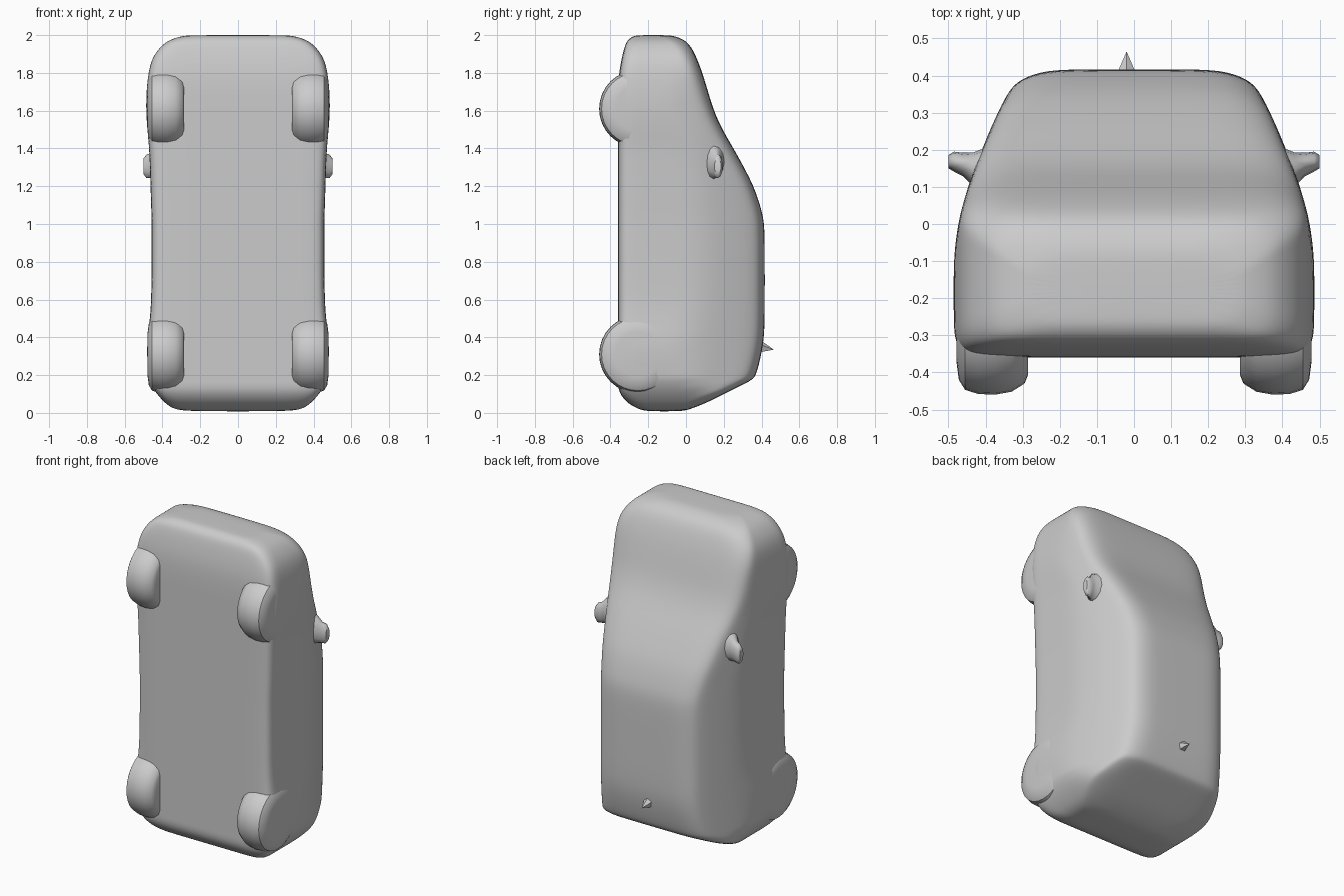
import bpy, bmesh, math
from mathutils import Matrix, Vector

if "Cube" in bpy.data.objects:
    bpy.data.objects.remove(bpy.data.objects["Cube"])

grey = bpy.data.materials.new("plain_grey")
grey.diffuse_color = (0.6, 0.6, 0.6, 1)
grey.use_nodes = True
grey.node_tree.nodes["Principled BSDF"].inputs["Base Color"].default_value = grey.diffuse_color


def finish(name, bm, subdiv=0, angle=40):
    bmesh.ops.recalc_face_normals(bm, faces=bm.faces)
    mesh = bpy.data.meshes.new(name)
    bm.to_mesh(mesh)
    bm.free()
    mesh.materials.append(grey)
    ob = bpy.data.objects.new(name, mesh)
    bpy.context.collection.objects.link(ob)
    if subdiv:
        mod = ob.modifiers.new("smooth", 'SUBSURF')
        mod.levels = mod.render_levels = subdiv
    bpy.ops.object.select_all(action='DESELECT')
    ob.select_set(True)
    bpy.context.view_layer.objects.active = ob
    bpy.ops.object.shade_smooth_by_angle(angle=math.radians(angle))
    return ob


def loft(bm, rings):
    rows = [[bm.verts.new(p) for p in ring] for ring in rings]
    n = len(rows[0])
    for a, b in zip(rows, rows[1:]):
        for i in range(n):
            j = (i + 1) % n
            bm.faces.new((a[i], a[j], b[j], b[i]))
    bm.faces.new(rows[0])
    bm.faces.new(rows[-1])


# Body width by height above the road (y, half width)
SIDE = [(-0.5, 0.475), (-0.35, 0.483), (-0.2, 0.49), (-0.1, 0.488), (0.0, 0.475),
        (0.1, 0.45), (0.2, 0.41), (0.3, 0.37), (0.36, 0.34), (0.42, 0.31)]


def side_width(y):
    for (y0, w0), (y1, w1) in zip(SIDE, SIDE[1:]):
        if y <= y1:
            return w0 + (w1 - w0) * (y - y0) / (y1 - y0)
    return SIDE[-1][1]


def section(z, yb, yt, w):
    """Closed cross-section of the body: flat floor, sloped sides, rounded roof."""
    wid = lambda y: min(w, side_width(y))
    h = yt - yb
    r = min(0.06, h * 0.3)
    wt, wb = wid(yt - r), wid(yb + 0.06)
    half = [(wt * 0.4, yt + 0.002), (wt - 0.105, yt), (wt - 0.035, yt - r * 0.4), (wt, yt - r)]
    lo, hi = yb + r, yt - r
    for k in range(1, 6):
        y = hi + (lo - hi) * k / 6
        half.append((wid(y), y))
    half += [(wb, lo), (wb - 0.012, yb + r * 0.35), (wb - 0.05, yb), (wb * 0.5, yb)]
    ring = half + [(-x, y) for x, y in reversed(half)]
    return [(x, y, z) for x, y in ring]


# Body stations from tail to nose: (z, floor y, roof y, half width)
STATIONS = [
    (0.008, -0.21, -0.02, 0.27), (0.02, -0.25, 0.02, 0.34), (0.05, -0.31, 0.10, 0.385),
    (0.10, -0.35, 0.20, 0.43), (0.14, -0.36, 0.28, 0.455), (0.175, -0.36, 0.35, 0.47),
    (0.20, -0.36, 0.37, 0.475), (0.30, -0.36, 0.395, 0.482), (0.40, -0.36, 0.412, 0.48),
    (0.52, -0.36, 0.415, 0.462), (0.70, -0.36, 0.415, 0.457), (0.90, -0.36, 0.415, 0.457),
    (1.02, -0.36, 0.412, 0.457), (1.10, -0.36, 0.39, 0.46), (1.20, -0.36, 0.357, 0.463),
    (1.30, -0.36, 0.305, 0.466), (1.40, -0.36, 0.25, 0.47), (1.50, -0.36, 0.19, 0.48),
    (1.60, -0.36, 0.145, 0.487), (1.70, -0.36, 0.115, 0.485), (1.80, -0.355, 0.085, 0.475),
    (1.88, -0.34, 0.055, 0.455), (1.94, -0.325, 0.025, 0.41), (1.975, -0.31, -0.01, 0.365),
    (1.995, -0.28, -0.06, 0.30), (2.0, -0.25, -0.10, 0.25)]
bm = bmesh.new()
loft(bm, [section(*s) for s in STATIONS])
finish("car_body", bm, 2, 50)

# Wheels: rounded discs turned about the x axis
TYRE = [(0.285, 0.15), (0.295, 0.175), (0.33, 0.197), (0.375, 0.205), (0.42, 0.203),
        (0.455, 0.192), (0.472, 0.165), (0.478, 0.12)]


def wheel(name, side, z):
    bm = bmesh.new()
    loft(bm, [[(side * x, -0.255 + r * math.cos(a), z + r * math.sin(a))
               for a in (math.tau * i / 32 for i in range(32))] for x, r in TYRE])
    finish(name, bm)


# Door mirrors: short tapered pods growing out of the pillar
def mirror(name, side):
    bm = bmesh.new()
    rings = []
    for x, y, z, ry, rz in [(0.39, 0.145, 1.33, 0.065, 0.10), (0.435, 0.147, 1.325, 0.045, 0.085),
                            (0.46, 0.16, 1.31, 0.032, 0.066), (0.485, 0.168, 1.305, 0.027, 0.062),
                            (0.50, 0.168, 1.305, 0.018, 0.042)]:
        rings.append([(side * x, y + ry * math.cos(a), z + rz * math.sin(a))
                      for a in (math.tau * i / 12 for i in range(12))])
    loft(bm, rings)
    finish(name, bm, 0, 50)


for label, side in (("left", -1), ("right", 1)):
    wheel("front_wheel_" + label, side, 1.61)
    wheel("rear_wheel_" + label, side, 0.31)
    mirror("door_mirror_" + label, side)

# Roof aerial: small spike pointing away from the roof
bm = bmesh.new()
base = [bm.verts.new((-0.02 + 0.032 * math.cos(a), 0.395, 0.35 + 0.035 * math.sin(a)))
        for a in (math.tau * i / 5 + math.pi / 2 for i in range(5))]
tip = bm.verts.new((-0.02, 0.465, 0.335))
bm.faces.new(base)
for i in range(5):
    bm.faces.new((base[i], base[(i + 1) % 5], tip))
finish("roof_aerial", bm, 0, 20)
